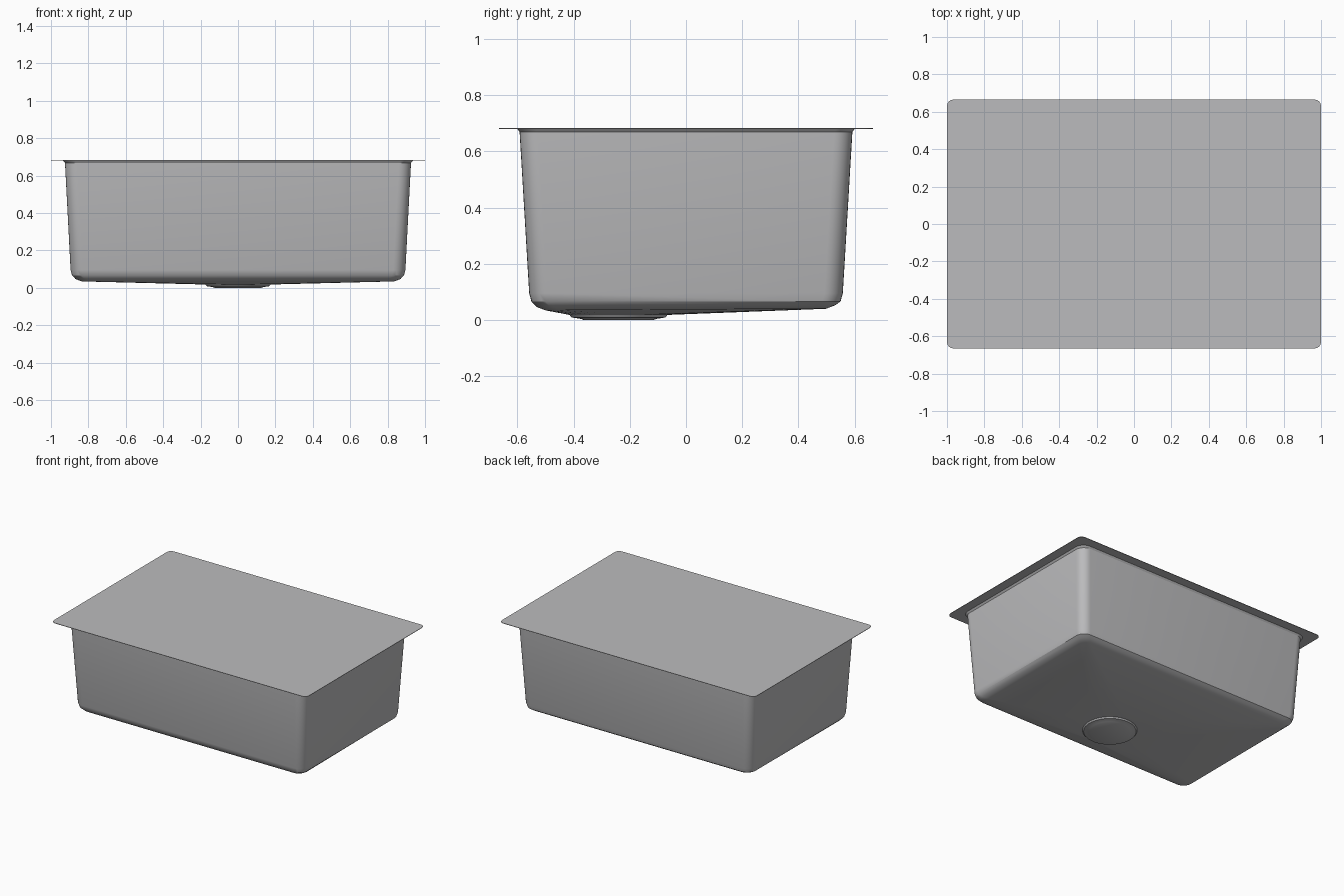
import bpy, bmesh
from math import cos, sin, pi, hypot

cube = bpy.data.objects.get("Cube")
if cube:
    bpy.data.objects.remove(cube, do_unlink=True)

steel = bpy.data.materials.new("brushed steel grey")
steel.use_nodes = True
grey = (0.5, 0.5, 0.51, 1)
steel.diffuse_color = grey
steel.node_tree.nodes["Principled BSDF"].inputs["Base Color"].default_value = grey

SEG = 7                       # segments per rounded corner
COUNT = 4 * (SEG + 1)         # points in every ring
DRAIN_Y = -0.24
TOP = 0.68


def rounded_ring(hx, hy, r, height, cy=0):
    """Rounded rectangle; height is a number or a function of x and y."""
    pts = []
    for k, (sx, sy) in enumerate([(1, 1), (-1, 1), (-1, -1), (1, -1)]):
        for i in range(SEG + 1):
            a = (k + i / SEG) * pi / 2
            x = sx * (hx - r) + r * cos(a)
            y = cy + sy * (hy - r) + r * sin(a)
            pts.append((x, y, height(x, y) if callable(height) else height))
    return pts


def circle_ring(r, z):
    angles = [2 * pi * (i + 0.5) / COUNT for i in range(COUNT)]
    return [(r * cos(a), DRAIN_Y + r * sin(a), z) for a in angles]


def floor_height(x, y):
    """Floor falls gently towards the drain."""
    return 0.014 + 0.024 * hypot(x, y - DRAIN_Y)


def loft(name, rings, cap_first=False, cap_last=False):
    bm = bmesh.new()
    loops = [[bm.verts.new(p) for p in ring] for ring in rings]
    for a, b in zip(loops, loops[1:]):
        for i in range(COUNT):
            j = (i + 1) % COUNT
            bm.faces.new((a[i], a[j], b[j], b[i]))
    if cap_first:
        bm.faces.new(loops[0])
    if cap_last:
        bm.faces.new(loops[-1])
    bmesh.ops.recalc_face_normals(bm, faces=bm.faces)
    # open shells: make sure the outside faces down and outwards
    low = min(bm.faces, key=lambda f: f.calc_center_median().z)
    if low.normal.z > 0:
        bmesh.ops.reverse_faces(bm, faces=bm.faces)
    mesh = bpy.data.meshes.new(name)
    bm.to_mesh(mesh)
    bm.free()
    mesh.materials.append(steel)
    obj = bpy.data.objects.new(name, mesh)
    bpy.context.collection.objects.link(obj)
    bpy.ops.object.select_all(action="DESELECT")
    obj.select_set(True)
    bpy.context.view_layer.objects.active = obj
    bpy.ops.object.shade_smooth_by_angle(angle=pi / 6)
    return obj


# Thin top sheet that overhangs the basin all round
loft("top_sheet",
     [rounded_ring(1, 0.665, 0.035, TOP + 0.003), rounded_ring(1, 0.665, 0.035, TOP)],
     cap_first=True, cap_last=True)

# Tapered basin: lip, walls, rounded bottom edge, sloping floor
loft("basin", [
    rounded_ring(0.935, 0.6, 0.065, TOP),
    rounded_ring(0.925, 0.592, 0.065, TOP - 0.012),
    rounded_ring(0.895, 0.558, 0.065, 0.095),
    rounded_ring(0.887, 0.55, 0.065, 0.066),
    rounded_ring(0.868, 0.53, 0.06, lambda x, y: floor_height(x, y) + 0.011),
    rounded_ring(0.835, 0.498, 0.05, floor_height),
    circle_ring(0.175, 0.018),
])

# Shallow round drain recess
loft("drain", [
    circle_ring(0.175, 0.018),
    circle_ring(0.168, 0.009),
    circle_ring(0.135, 0.004),
    circle_ring(0.125, 0),
], cap_last=True)
